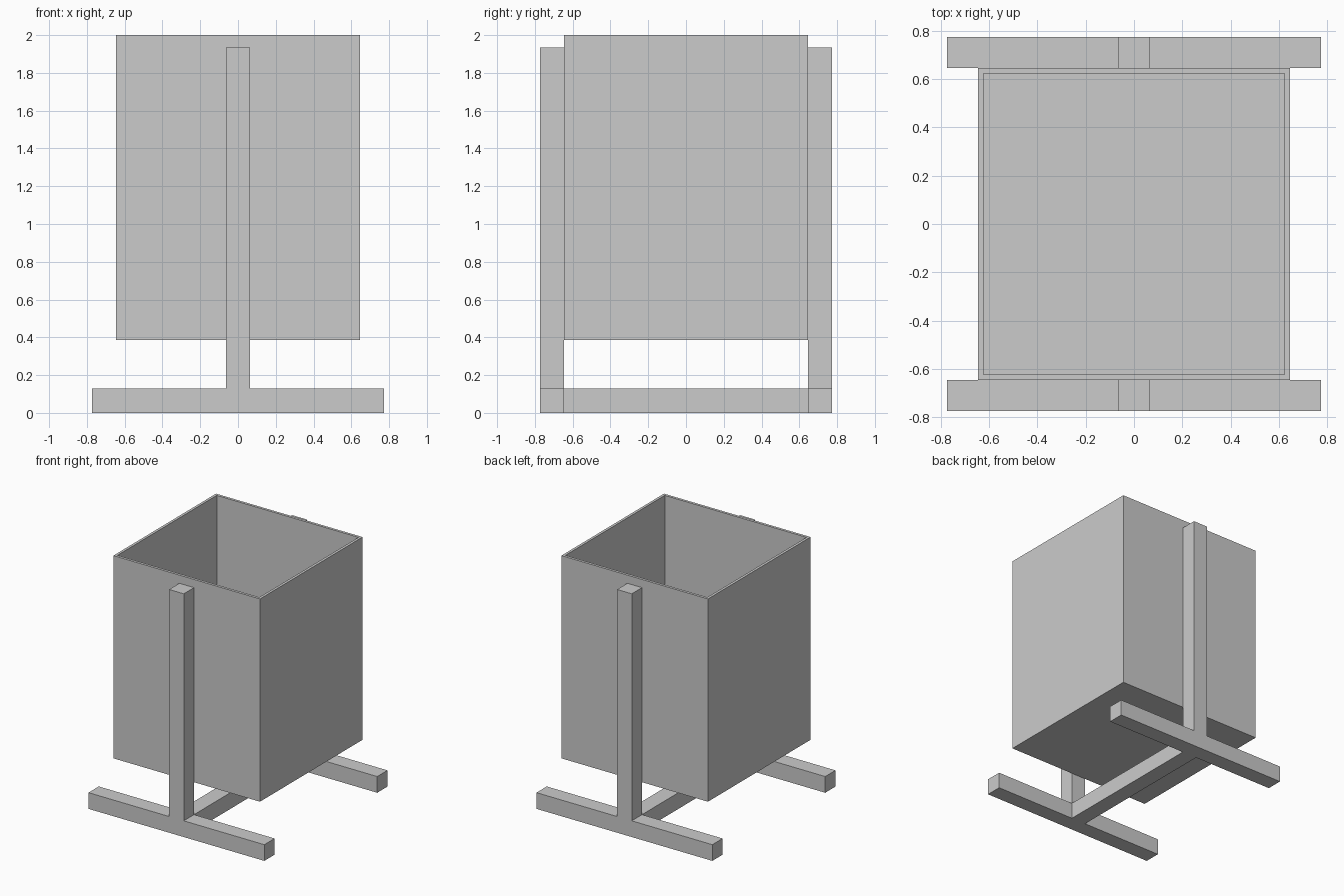
import bpy, bmesh

if "Cube" in bpy.data.objects:
    bpy.data.objects.remove(bpy.data.objects["Cube"])

BIN = 0.645      # half width of the bin
BAR = 0.129      # thickness of the square frame bars
WALL = 0.03


def add_object(name, bm):
    bmesh.ops.recalc_face_normals(bm, faces=bm.faces)
    mesh = bpy.data.meshes.new(name)
    bm.to_mesh(mesh)
    bm.free()
    obj = bpy.data.objects.new(name, mesh)
    bpy.context.collection.objects.link(obj)
    return obj


def box(lo, hi):
    bm = bmesh.new()
    bmesh.ops.create_cube(bm, size=1)
    for v in bm.verts:
        v.co = [h if c > 0 else l for c, l, h in zip(v.co, lo, hi)]
    return bm


# Open bin: box with its top inset and pushed down to the floor
bm = box((-BIN, -BIN, 0.387), (BIN, BIN, 2.0))
top = max(bm.faces, key=lambda f: f.calc_center_median().z)
bmesh.ops.inset_region(bm, faces=[top], thickness=WALL)
inner = bmesh.ops.extrude_discrete_faces(bm, faces=[top])["faces"][0]
for v in inner.verts:
    v.co.z = 0.387 + WALL
add_object("bin", bm)

# Upright and foot as one inverted T, front and back
h, foot = BAR / 2, BIN + BAR
profile = [(-foot, 0), (foot, 0), (foot, BAR), (h, BAR),
           (h, 1.935), (-h, 1.935), (-h, BAR), (-foot, BAR)]
for name, y in (("front_stand", -foot), ("back_stand", BIN)):
    bm = bmesh.new()
    face = bm.faces.new([bm.verts.new((x, y, z)) for x, z in profile])
    ext = bmesh.ops.extrude_face_region(bm, geom=[face], use_keep_orig=True)["geom"]
    bmesh.ops.translate(bm, vec=(0, BAR, 0),
                        verts=[g for g in ext if isinstance(g, bmesh.types.BMVert)])
    add_object(name, bm)

# Floor bar joining the two stands
add_object("base_crossbar", box((-h, -BIN, 0), (h, BIN, BAR)))
